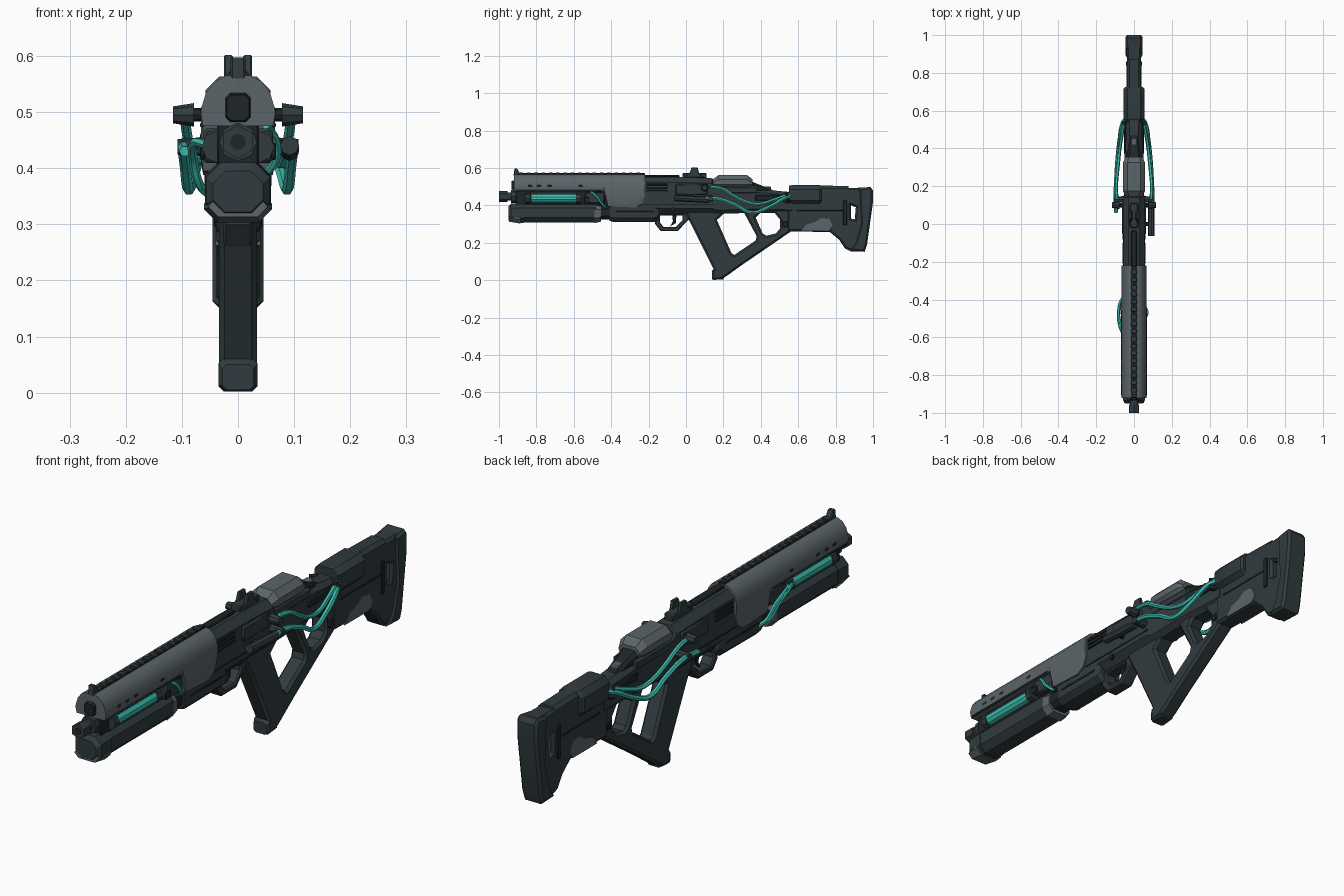
import bpy, bmesh, math
from mathutils import Vector, Matrix

old = bpy.data.objects.get("Cube")
if old:
    bpy.data.objects.remove(old, do_unlink=True)


def material(name, rgb, rough=0.6):
    m = bpy.data.materials.new(name)
    m.use_nodes = True
    m.diffuse_color = (*rgb, 1)
    node = next(n for n in m.node_tree.nodes if n.type == 'BSDF_PRINCIPLED')
    node.inputs["Base Color"].default_value = (*rgb, 1)
    node.inputs["Roughness"].default_value = rough
    return m


DARK = material("dark slate", (0.030, 0.043, 0.048))
BLACK = material("deep shadow metal", (0.013, 0.018, 0.021))
GRAY = material("plate gray", (0.105, 0.128, 0.14))
TEAL = material("glowing teal", (0.045, 0.52, 0.44))
made = []


def finish(name, mesh, mat, bevel=0):
    ob = bpy.data.objects.new(name, mesh)
    bpy.context.collection.objects.link(ob)
    mesh.materials.clear()
    mesh.materials.append(mat)
    if bevel:
        mod = ob.modifiers.new("edge", 'BEVEL')
        mod.width, mod.segments, mod.limit_method = bevel, 1, 'ANGLE'
    made.append(ob)
    return ob


def from_bm(name, bm, mat, bevel=0):
    bmesh.ops.recalc_face_normals(bm, faces=bm.faces)
    mesh = bpy.data.meshes.new(name)
    bm.to_mesh(mesh)
    bm.free()
    return finish(name, mesh, mat, bevel)


def skin(name, rings, mat):
    """Join equal-sized rings of points and cap both ends."""
    bm = bmesh.new()
    loops = [[bm.verts.new(p) for p in r] for r in rings]
    n = len(loops[0])
    for a, b in zip(loops, loops[1:]):
        for i in range(n):
            bm.faces.new((a[i], a[(i + 1) % n], b[(i + 1) % n], b[i]))
    bm.faces.new(loops[0])
    bm.faces.new(loops[-1])
    return from_bm(name, bm, mat)


def body(name, stations, mat, x=0):
    """Chamfered box along y; station = y, half width, bottom, top, chamfer."""
    rings = []
    for y, w, lo, hi, c in stations:
        half = [(w - c, lo), (w, lo + c), (w, hi - c), (w - c, hi)]
        sec = half + [(-a, b) for a, b in reversed(half)]
        rings.append([(x + a, y, b) for a, b in sec])
    return skin(name, rings, mat)


def box(name, centre, size, mat, bevel=0.004):
    bm = bmesh.new()
    bmesh.ops.create_cube(bm, size=1)
    bmesh.ops.scale(bm, vec=size, verts=bm.verts)
    bmesh.ops.translate(bm, vec=centre, verts=bm.verts)
    return from_bm(name, bm, mat, bevel)


def rod(name, start, end, r1, mat, r2=None, sides=12):
    a, b = Vector(start), Vector(end)
    bm = bmesh.new()
    bmesh.ops.create_cone(bm, cap_ends=True, segments=sides, radius1=r1,
                          radius2=r1 if r2 is None else r2, depth=(b - a).length)
    turn = (b - a).to_track_quat('Z', 'Y').to_matrix().to_4x4()
    bmesh.ops.transform(bm, matrix=Matrix.Translation((a + b) / 2) @ turn, verts=bm.verts)
    return from_bm(name, bm, mat)


def bake_curve(name, cu, mat, turn=None):
    tmp = bpy.data.objects.new(name + "_path", cu)
    bpy.context.collection.objects.link(tmp)
    dg = bpy.context.evaluated_depsgraph_get()
    mesh = bpy.data.meshes.new_from_object(tmp.evaluated_get(dg))
    bpy.data.objects.remove(tmp, do_unlink=True)
    if turn:
        mesh.transform(turn)
    return finish(name, mesh, mat)


SIDE = Matrix(((0, 0, 1, 0), (1, 0, 0, 0), (0, 1, 0, 0), (0, 0, 0, 1)))


def slab(name, loops, half, mat, bevel=0.01, x=0):
    """Side outline in y, z with optional holes, thickened along x."""
    cu = bpy.data.curves.new(name, 'CURVE')
    cu.dimensions, cu.fill_mode = '2D', 'BOTH'
    cu.extrude, cu.bevel_depth, cu.offset = half - bevel, bevel, -bevel
    cu.bevel_resolution = 0
    for pts in loops:
        sp = cu.splines.new('POLY')
        sp.points.add(len(pts) - 1)
        for p, (y, z) in zip(sp.points, pts):
            p.co = (y, z, 0, 1)
        sp.use_cyclic_u = True
    return bake_curve(name, cu, mat, Matrix.Translation((x, 0, 0)) @ SIDE)


def cable(name, pts, r, mat):
    cu = bpy.data.curves.new(name, 'CURVE')
    cu.dimensions, cu.bevel_depth, cu.bevel_resolution = '3D', r, 1
    cu.use_fill_caps, cu.resolution_u = True, 6
    sp = cu.splines.new('BEZIER')
    sp.bezier_points.add(len(pts) - 1)
    for p, co in zip(sp.bezier_points, pts):
        p.co = co
        p.handle_left_type = p.handle_right_type = 'AUTO'
    return bake_curve(name, cu, mat)


# Upper shroud, with a deeper skirt at its rear
rings = []
for y, low in ((-.92, .475), (-.44, .475), (-.42, .395), (-.27, .388), (-.235, .41), (-.22, .45)):
    half = [(.062, low), (.066, low + .02), (.066, .505), (.057, .535), (.042, .555), (.022, .565)]
    rings.append([(a, y, b) for a, b in half] + [(-a, y, b) for a, b in reversed(half)])
skin("upper_shroud", rings, GRAY)
box("top_rail", (0, -.565, .566), (.026, .69, .012), BLACK, .002)
for i in range(17):
    box("rail_tooth", (0, -.88 + i * .039, .571), (.03, .022, .008), DARK, .002)
slab("front_sight", [[(-.922, .56), (-.917, .597), (-.903, .597), (-.885, .565)]], .013, DARK, .003)
for s in (1, -1):
    for y in (-.835, -.785, -.73, -.565):
        box("shroud_slot", (s * .0655, y, .503), (.004, .022, .011), BLACK, .002)
    box("shroud_lip", (s * .064, -.68, .477), (.008, .46, .008), DARK, .002)

# Barrel and muzzle
rod("barrel", (0, -.97, .447), (0, -.4, .447), .022, DARK)
rod("muzzle", (0, -1, .447), (0, -.955, .447), .03, DARK, sides=6)
rod("muzzle_bore", (0, -1.001, .447), (0, -.99, .447), .014, BLACK)
rod("barrel_collar", (0, -.935, .447), (0, -.9, .447), .034, DARK, sides=8)
body("gas_block", [(-.932, .02, .485, .53, .008), (-.9, .026, .478, .54, .008)], BLACK)

# Side bays with glowing chambers
box("bay_core", (0, -.66, .44), (.075, .5, .085), BLACK)
for s in (1, -1):
    rod("glow_chamber", (s * .036, -.83, .438), (s * .036, -.585, .438), .025, TEAL, sides=10)
    for y in (-.845, -.575):
        rod("chamber_cap", (s * .036, y - .014, .438), (s * .036, y + .014, .438), .029, DARK, sides=8)
    box("bay_block", (s * .045, -.487, .44), (.035, .105, .062), DARK, .006)
    box("bay_fin", (s * .064, -.53, .43), (.008, .03, .03), BLACK, .002)

# Pump cylinder and fore-end
body("pump_cylinder", [(-.89, .056, .308, .412, .026), (-.48, .056, .308, .412, .026)], DARK)
body("pump_nose", [(-.95, .045, .322, .395, .022), (-.935, .057, .312, .41, .026),
                   (-.87, .059, .306, .413, .026)], DARK)
body("nose_guard", [(-.947, .052, .313, .35, .017), (-.885, .061, .303, .36, .024)], GRAY)
body("pump_ring", [(-.49, .059, .305, .405, .026), (-.455, .053, .313, .40, .024)], GRAY)
body("fore_neck", [(-.46, .045, .325, .40, .018), (-.38, .045, .325, .40, .018)], BLACK)
body("fore_end", [(-.41, .05, .318, .42, .02), (-.385, .056, .31, .42, .022),
                  (-.16, .056, .312, .42, .022), (-.145, .048, .33, .42, .02)], DARK)
for s in (1, -1):
    box("fore_end_groove", (s * .0565, -.275, .365), (.004, .2, .008), BLACK, .001)

# Receiver
body("receiver", [(-.24, .056, .36, .552, .028), (-.1, .056, .355, .552, .028),
                  (.0, .056, .355, .55, .028), (.14, .056, .355, .545, .028),
                  (.17, .05, .355, .50, .02), (.36, .046, .36, .49, .02), (.57, .04, .36, .47, .016)], DARK)
box("receiver_rib", (0, -.13, .556), (.03, .19, .012), BLACK)
for s in (1, -1):
    for z in (.478, .495, .512):
        box("vent_slat", (s * .057, -.155, z), (.008, .11, .009), BLACK, .002)
    box("receiver_panel", (s * .057, .03, .485), (.014, .17, .06), DARK, .005)
    box("receiver_seam", (s * .0565, -.04, .405), (.004, .38, .006), BLACK, .001)
    box("rear_panel", (s * .046, .45, .44), (.012, .16, .03), BLACK, .004)
    rod("pivot_pin", (s * .05, -.07, .38), (s * .06, -.07, .38), .012, BLACK, sides=10)
    # Side knobs and their ports
    rod("upper_knob_stem", (s * .05, .1, .495), (s * .085, .1, .495), .012, BLACK, sides=8)
    rod("upper_knob", (s * .078, .1, .495), (s * .116, .1, .495), .021, DARK, .015, sides=8)
    rod("lower_knob", (s * .05, .13, .438), (s * .108, .13, .438), .018, DARK, .014, sides=8)
    slab("rear_sight", [[(-.01, .55), (.02, .575), (.03, .602), (.062, .602), (.07, .57), (.1, .548)]],
         .008, DARK, .003, x=s * .017)
box("sight_base", (0, .045, .558), (.04, .13, .028), DARK)
rod("bolt_handle", (.092, -.063, .44), (.092, .12, .43), .017, DARK, sides=8)
rod("bolt_arm", (.04, .0, .44), (.092, .0, .44), .01, BLACK, sides=8)

# Hump behind the sight
body("hump_cover", [(.145, .045, .495, .54, .018), (.175, .058, .488, .563, .024),
                    (.325, .058, .488, .563, .024), (.355, .046, .495, .54, .018)], GRAY)
body("hump_base", [(.14, .052, .46, .505, .01), (.38, .05, .46, .503, .01)], DARK)
body("hump_tail", [(.345, .04, .47, .53, .014), (.40, .032, .47, .508, .012), (.47, .026, .46, .48, .008)], BLACK)
box("tail_flap", (0, .43, .492), (.034, .05, .016), GRAY)

# Trigger and guard
slab("trigger_guard", [[(-.165, .37), (-.165, .30), (-.135, .262), (-.045, .262), (.0, .31), (.06, .37)],
                       [(-.14, .345), (-.14, .31), (-.12, .285), (-.055, .285), (-.02, .32), (-.02, .345)]],
     .026, DARK, .005)
slab("trigger", [[(-.075, .36), (-.07, .315), (-.085, .288), (-.055, .305), (-.05, .36)]], .008, BLACK, .003)

# Grip and open brace
slab("grip_brace", [
    [(-.02, .40), (.0, .35), (.035, .285), (.147, .06), (.138, .02), (.15, .005), (.19, .005), (.225, .028),
     (.30, .082), (.556, .257), (.60, .30), (.60, .41)],
    [(.165, .322), (.205, .358), (.312, .358), (.378, .235), (.372, .212), (.258, .135), (.243, .145)],
    [(.372, .335), (.40, .362), (.475, .358), (.502, .325), (.502, .275), (.48, .25), (.43, .238), (.41, .25)]],
     .034, DARK, .01)
body("grip_foot", [(.138, .028, .005, .05, .008), (.15, .035, .002, .062, .01), (.20, .03, .004, .04, .008)], DARK)

# Stock
slab("stock", [
    [(.54, .47), (.54, .262), (.77, .257), (.82, .215), (.85, .17), (.87, .16), (.95, .16), (.97, .22),
     (.985, .47), (.97, .495), (.60, .49)],
    [(.882, .33), (.902, .325), (.908, .39), (.882, .40)]], .038, DARK, .01)
slab("butt_pad", [[(.925, .49), (.935, .30), (.905, .2), (.875, .155), (.955, .152), (.968, .19), (1, .42),
                   (1, .48), (.985, .50)]], .045, DARK, .01)
body("stock_sleeve", [(.55, .05, .41, .505, .02), (.565, .056, .405, .508, .022),
                      (.715, .056, .405, .508, .022), (.725, .048, .41, .505, .02)], DARK)
body("cheek_rest", [(.70, .038, .44, .507, .014), (.87, .038, .44, .503, .014)], DARK)
worn = [(.61, .262), (.64, .30), (.69, .315), (.72, .335), (.765, .33), (.785, .29), (.765, .262)]
for s in (1, -1):
    slab("stock_worn_plate", [worn], .003, GRAY, .001, x=s * .037)
    box("stock_groove", (s * .038, .72, .375), (.004, .26, .008), BLACK, .001)
    box("stock_rib", (s * .039, .85, .36), (.008, .02, .13), BLACK, .002)
    box("grip_stud", (s * .034, .53, .30), (.01, .03, .03), BLACK, .003)

# Glowing cables
for s in (1, -1):
    main = [(.095, .06, .43), (.098, .155, .438), (.094, .26, .405), (.088, .35, .362),
            (.078, .44, .39), (.062, .53, .44), (.045, .56, .45)]
    upper = [(.09, .13, .50), (.094, .19, .49), (.09, .25, .455), (.083, .32, .42),
             (.076, .39, .408), (.064, .47, .43), (.048, .55, .46)]
    for n, pts, r in (("lower_cable", main, .010), ("upper_cable", upper, .009)):
        cable(n, [(s * x, y, z) for x, y, z in pts], r, TEAL)
    for z in (.455, .425):
        rod("cable_socket", (s * .036, .55, z), (s * .06, .53, z), .013, BLACK, sides=8)
for k in (0, .025):
    cable("front_cable", [(-.05, -.60 + k, .44), (-.078, -.53 + k, .445), (-.08, -.47 + k, .42),
                          (-.068, -.43 + k, .37), (-.05, -.40 + k, .35)], .008, TEAL)
cable("short_cable", [(.05, -.51, .475), (.068, -.48, .45), (.068, -.455, .415), (.05, -.43, .39)], .007, TEAL)

bpy.ops.object.select_all(action='DESELECT')
for ob in made:
    ob.select_set(True)
bpy.context.view_layer.objects.active = made[0]
bpy.ops.object.shade_smooth_by_angle(angle=math.radians(32))
